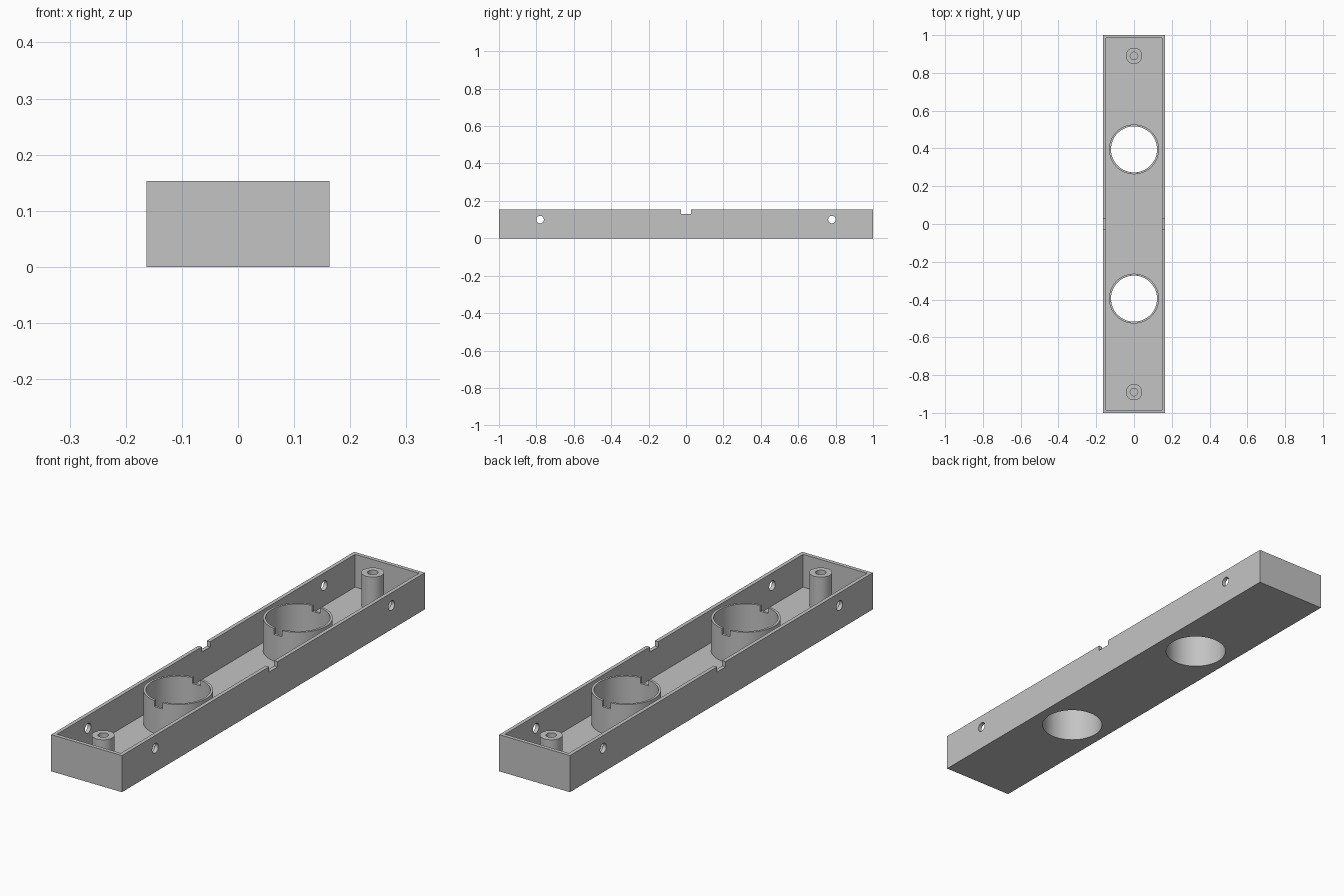
import bpy
import bmesh
import math

W, L, H = 0.327, 2.0, 0.153      # outer size
WALL = 0.016                     # wall and floor thickness
TUBE_Y, TUBE_R, BORE_R = 0.395, 0.132, 0.122
POST_Y, POST_R, PILOT_R = 0.89, 0.043, 0.02
SIDES = 64

cube = bpy.data.objects.get("Cube")
if cube:
    bpy.data.objects.remove(cube, do_unlink=True)

grey = bpy.data.materials.new("mid grey plastic")
grey.use_nodes = True
colour = (0.55, 0.55, 0.55, 1)
grey.diffuse_color = colour
grey.node_tree.nodes["Principled BSDF"].inputs["Base Color"].default_value = colour


def make(name, bm):
    bmesh.ops.recalc_face_normals(bm, faces=bm.faces)
    mesh = bpy.data.meshes.new(name)
    bm.to_mesh(mesh)
    bm.free()
    obj = bpy.data.objects.new(name, mesh)
    bpy.context.collection.objects.link(obj)
    mesh.materials.append(grey)
    return obj


def box(name, size, centre):
    bm = bmesh.new()
    bmesh.ops.create_cube(bm, size=1)
    bmesh.ops.scale(bm, vec=size, verts=bm.verts)
    bmesh.ops.translate(bm, vec=centre, verts=bm.verts)
    return make(name, bm)


def rod(name, radius, depth, centre, along_x=False):
    bm = bmesh.new()
    bmesh.ops.create_cone(bm, cap_ends=True, segments=SIDES,
                          radius1=radius, radius2=radius, depth=depth)
    obj = make(name, bm)
    obj.location = centre
    if along_x:
        obj.rotation_euler.y = math.pi / 2
    return obj


def ring(name, outer, inner, y):
    """Upright hollow cylinder from the floor to the rim."""
    bm = bmesh.new()
    profile = [(inner, WALL), (outer, WALL), (outer, H), (inner, H)]
    verts = [bm.verts.new((r, 0, z)) for r, z in profile]
    edges = [bm.edges.new((verts[i], verts[(i + 1) % 4])) for i in range(4)]
    bmesh.ops.spin(bm, geom=verts + edges, cent=(0, 0, 0), axis=(0, 0, 1),
                   angle=math.tau, steps=SIDES)
    bmesh.ops.remove_doubles(bm, verts=bm.verts, dist=1e-5)
    bmesh.ops.translate(bm, vec=(0, y, 0), verts=bm.verts)
    return make(name, bm)


def cut(obj, cutters):
    """Subtract the cutters, bake the result and discard them."""
    for c in cutters:
        mod = obj.modifiers.new("cut", 'BOOLEAN')
        mod.operation, mod.solver, mod.object = 'DIFFERENCE', 'EXACT', c
    graph = bpy.context.evaluated_depsgraph_get()
    mesh = bpy.data.meshes.new_from_object(obj.evaluated_get(graph))
    obj.modifiers.clear()
    obj.data = mesh
    mesh.materials.clear()
    mesh.materials.append(grey)
    for c in cutters:
        bpy.data.objects.remove(c, do_unlink=True)


def smooth(obj):
    bpy.ops.object.select_all(action='DESELECT')
    obj.select_set(True)
    bpy.context.view_layer.objects.active = obj
    bpy.ops.object.shade_smooth_by_angle(angle=math.radians(30))


# Open tray with bores, side screw holes and a notch across both long walls
tray = box("tray", (W, L, H), (0, 0, H / 2))
cutters = [
    box("cavity", (W - 2 * WALL, L - 2 * WALL, H), (0, 0, WALL + H / 2)),
    box("wall_notch", (1, 0.056, 0.044), (0, 0, H)),
]
for s in (-1, 1):
    cutters.append(rod("bore", BORE_R, 0.1, (0, s * TUBE_Y, 0)))
    cutters.append(rod("screw_hole", 0.02, 1, (0, s * 0.78, 0.1), True))
cut(tray, cutters)
smooth(tray)

# Sensor tubes with rim notches, and screw posts, mirrored front to back
for s, end in ((-1, "front"), (1, "back")):
    tube = ring(end + "_tube", TUBE_R, BORE_R, s * TUBE_Y)
    cut(tube, [box("rim_notch", (0.036, 0.4, 0.05), (0, s * TUBE_Y, H))])
    smooth(tube)
    smooth(ring(end + "_screw_post", POST_R, PILOT_R, s * POST_Y))
